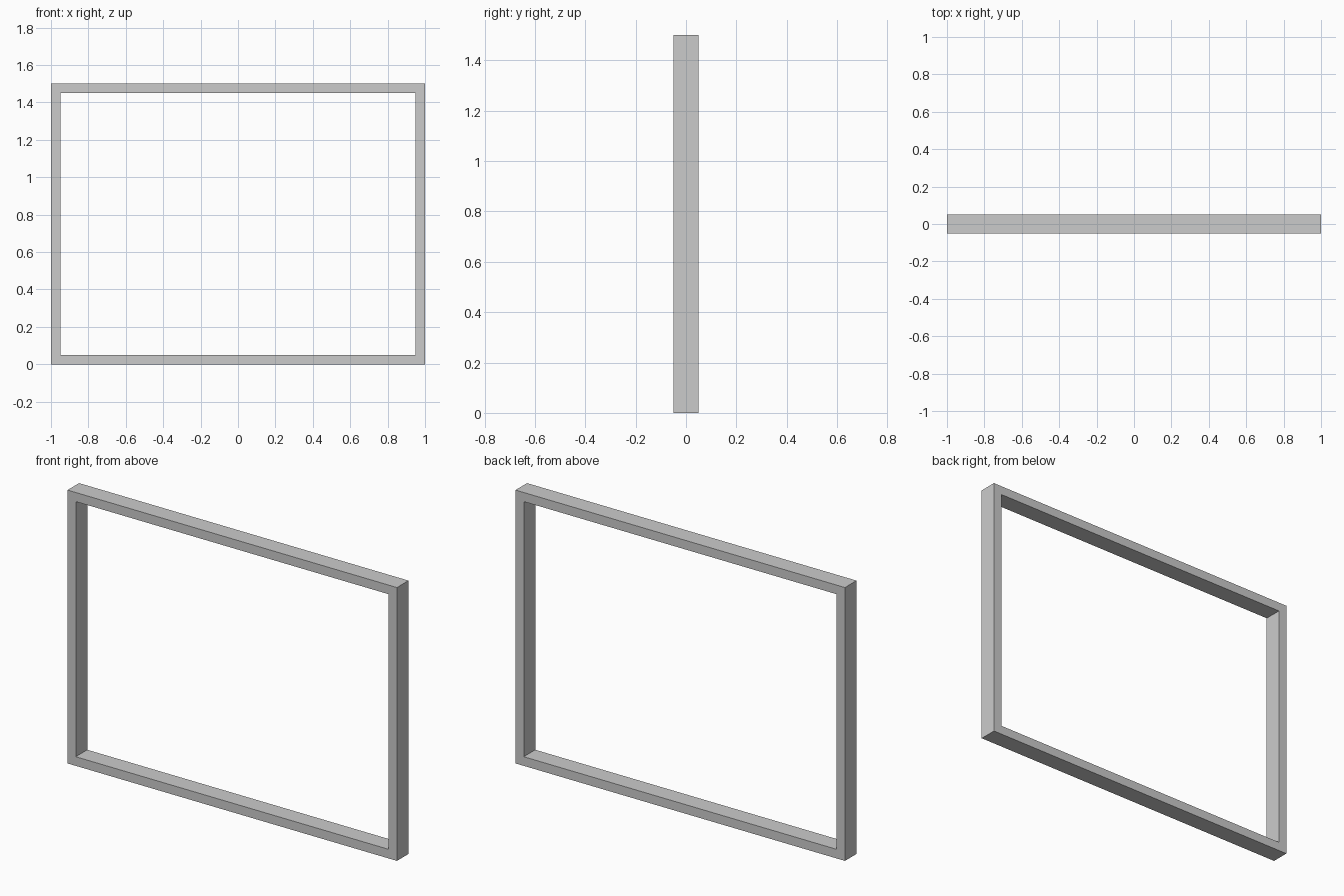
import bpy
import bmesh

if "Cube" in bpy.data.objects:
    bpy.data.objects.remove(bpy.data.objects["Cube"])

W, H, D, T = 2.0, 1.5, 0.1, 0.05   # width, height, depth, bar thickness


def rect_loop(bm, inset, y):
    """Four corners of the frame rectangle, moved inwards by inset."""
    x, z0, z1 = W / 2 - inset, inset, H - inset
    return [bm.verts.new(p) for p in ((-x, y, z0), (x, y, z0), (x, y, z1), (-x, y, z1))]


# Rectangular frame: a closed ring swept through four mitred corners
bm = bmesh.new()
section = [rect_loop(bm, 0, -D / 2), rect_loop(bm, T, -D / 2),
           rect_loop(bm, T, D / 2), rect_loop(bm, 0, D / 2)]
for s in range(4):
    a, b = section[s], section[(s + 1) % 4]
    for i in range(4):
        j = (i + 1) % 4
        bm.faces.new((a[i], a[j], b[j], b[i]))
bmesh.ops.recalc_face_normals(bm, faces=bm.faces)

mesh = bpy.data.meshes.new("window_frame")
bm.to_mesh(mesh)
bm.free()
bpy.context.collection.objects.link(bpy.data.objects.new("window_frame", mesh))
